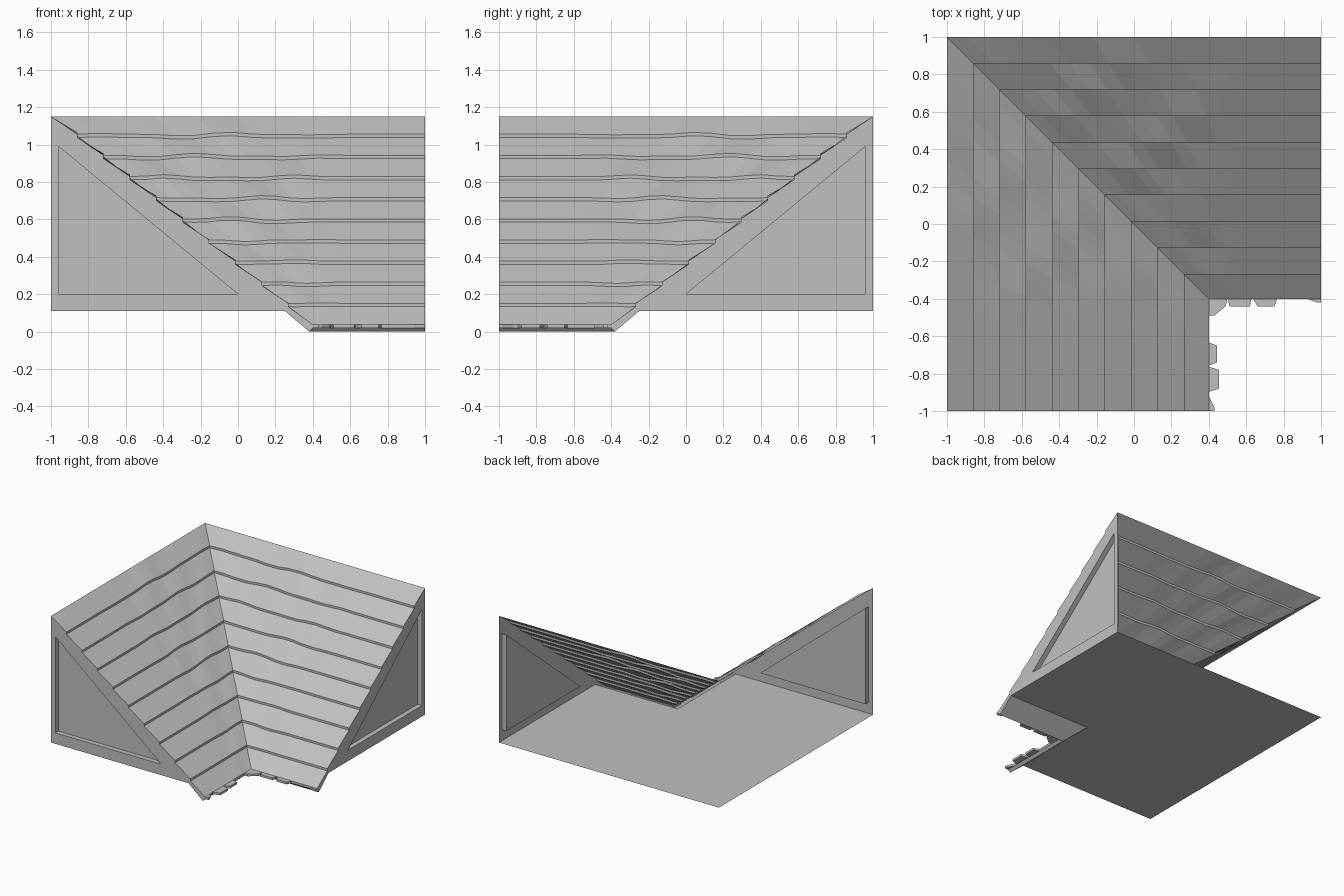
import bpy, bmesh, math

old = bpy.data.objects.get("Cube")
if old:
    bpy.data.objects.remove(old, do_unlink=True)

GREY = (0.53, 0.53, 0.53, 1)
mat = bpy.data.materials.new("plain grey")
mat.use_nodes = True
mat.diffuse_color = GREY
mat.node_tree.nodes["Principled BSDF"].inputs["Base Color"].default_value = GREY

COURSES, STATIONS = 10, 18
RUN, DROP, LIP = 0.141, 0.113, 0.018
TOP, FLOOR = 1.15, 0.11


def across(p):
    """Reflect a point over the valley line."""
    return (-p[1], -p[0], p[2])


def make(name, faces, mirrored=False):
    """Build an object from lists of corner points, on either wing."""
    bm = bmesh.new()
    for f in faces:
        pts = [across(p) for p in reversed(f)] if mirrored else f
        bm.faces.new([bm.verts.new(p) for p in pts])
    bmesh.ops.remove_doubles(bm, verts=bm.verts, dist=0.0005)
    me = bpy.data.meshes.new(name)
    bm.to_mesh(me)
    bm.free()
    me.materials.append(mat)
    ob = bpy.data.objects.new(name, me)
    bpy.context.collection.objects.link(ob)
    return ob


def row_y(k):
    return max(1 - RUN * k, -0.4)


def wave(k, x):
    """Gentle sag of the course edges, fading towards the gable."""
    if k == 0 or k == COURSES:
        return 0
    fade = min(max((0.55 - x) / 0.3, 0), 1) * min((x + row_y(k)) / 0.2, 1)
    return 0.007 * fade * (math.sin(9 * x + 1.7 * k) + 0.6 * math.sin(17 * x + 2.9 * k))


def row(k, lift=0):
    """Points along one course edge, from the valley to the gable."""
    y = row_y(k)
    xs = [-y + (1 + y) * i / STATIONS for i in range(STATIONS + 1)]
    return [(x, y, TOP - DROP * k + lift + wave(k, x)) for x in xs]


def strip(a, b):
    return [[a[i], b[i], b[i + 1], a[i + 1]] for i in range(len(a) - 1)]


# Stepped roof courses
roof = []
for k in range(COURSES):
    lip_top = row(k + 1, LIP)
    roof += strip(row(k), lip_top) + strip(lip_top, row(k + 1))

# Gable wall: frame around a recessed triangular panel
def gable_point(y, z, depth=0):
    return (1 - depth, y, z)

foot, peak, heel = gable_point(1, FLOOR), gable_point(1, TOP), gable_point(-0.25, FLOOR)
corners = [(0.96, 0.2), (0.96, 0.99), (0, 0.2)]
rim = [gable_point(*c) for c in corners]
back = [gable_point(*c, 0.04) for c in corners]
steps = []
for k in range(COURSES, 0, -1):
    z = TOP - DROP * k
    steps += [gable_point(row_y(k), z), gable_point(row_y(k), z + LIP)]
gable = [
    [foot, peak, rim[1], rim[0]],
    [heel, foot, rim[0], rim[2]],
    [gable_point(-0.38, 0), heel, rim[2], rim[1], peak] + steps[::-1],
    back,
]
for i in range(3):
    j = (i + 1) % 3
    gable.append([rim[i], rim[j], back[j], back[i]])

# Flat base, sloping soffit and eave board
base = [[(-1, 1, FLOOR), (1, 1, FLOOR), (1, -0.25, FLOOR), (0.25, -0.25, FLOOR)]]
eave_path = [(-0.25, FLOOR), (-0.38, 0), (-0.4, TOP - DROP * COURSES)]
eave = [[(-y0, y0, z0), (1, y0, z0), (1, y1, z1), (-y1, y1, z1)]
        for (y0, z0), (y1, z1) in zip(eave_path, eave_path[1:])]

for side, flip in (("rear", False), ("side", True)):
    make(side + "_roof_courses", roof, flip)
    make(side + "_gable_wall", gable, flip)
    make(side + "_base", base, flip)
    make(side + "_eave", eave, flip)

# Broken shingle ends along the eave
def shingle(name, outline, low=0.02, high=0.038):
    bottom = [(x, y, low) for x, y in outline]
    top = [(x, y, high) for x, y in outline]
    n = len(outline)
    sides = [[bottom[i], bottom[(i + 1) % n], top[(i + 1) % n], top[i]] for i in range(n)]
    ob = make(name, [bottom[::-1], top] + sides)
    bm = bmesh.new()
    bm.from_mesh(ob.data)
    bmesh.ops.recalc_face_normals(bm, faces=bm.faces)
    bm.to_mesh(ob.data)
    bm.free()

shingle("corner_shingle", [(0.39, -0.39), (0.39, -0.49), (0.43, -0.49), (0.49, -0.44), (0.5, -0.39)])
for i, (a, b, c, d, reach) in enumerate([(0.5, 0.51, 0.62, 0.63, 0.44),
                                         (0.63, 0.66, 0.75, 0.77, 0.44),
                                         (0.9, 0.98, 1, 1, 0.42)]):
    shingle(f"rear_shingle_{i + 1}", [(a, -0.39), (b, -reach), (c, -reach), (d, -0.39)])
for i, (a, b, c, d, reach) in enumerate([(0.63, 0.65, 0.74, 0.76, 0.445),
                                         (0.76, 0.78, 0.88, 0.9, 0.455),
                                         (0.9, 0.98, 1, 1, 0.43)]):
    shingle(f"side_shingle_{i + 1}", [(0.39, -a), (reach, -b), (reach, -c), (0.39, -d)])
